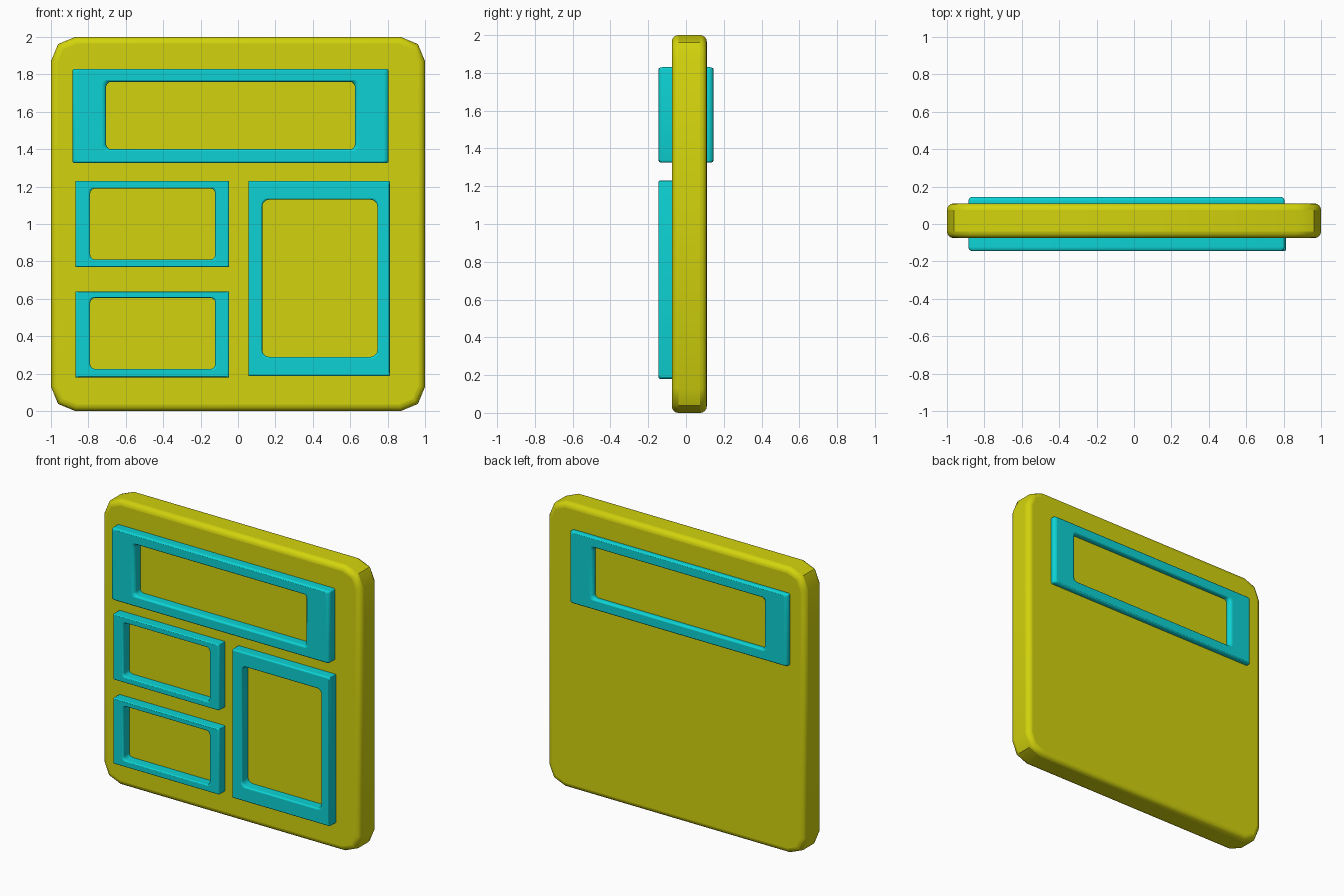
import bpy
import bmesh
from mathutils import Vector

if "Cube" in bpy.data.objects:
    bpy.data.objects.remove(bpy.data.objects["Cube"])


def make_material(name, rgb):
    mat = bpy.data.materials.new(name)
    mat.use_nodes = True
    mat.diffuse_color = (*rgb, 1)
    mat.node_tree.nodes["Principled BSDF"].inputs["Base Color"].default_value = (*rgb, 1)
    return mat


yellow = make_material("yellow", (0.65, 0.65, 0.004))
cyan = make_material("cyan", (0.004, 0.65, 0.66))


def rectangle(x0, x1, z0, z1):
    return [(x0, z0), (x1, z0), (x1, z1), (x0, z1)]


def rounded(corners, radius, segments):
    """Replace each corner with a short arc."""
    points = []
    for i, corner in enumerate(corners):
        c = Vector(corner)
        to_prev = (Vector(corners[i - 1]) - c).normalized() * radius
        to_next = (Vector(corners[(i + 1) % 4]) - c).normalized() * radius
        centre = c + to_prev + to_next
        for s in range(segments + 1):
            t = s / segments
            direction = (-to_next).lerp(-to_prev, t).normalized()
            points.append(centre + direction * radius)
    return points


def finish(bm, name, mat, edge_radius, segments):
    bmesh.ops.recalc_face_normals(bm, faces=bm.faces)
    mesh = bpy.data.meshes.new(name)
    bm.to_mesh(mesh)
    bm.free()
    mesh.materials.append(mat)
    obj = bpy.data.objects.new(name, mesh)
    bpy.context.collection.objects.link(obj)
    bevel = obj.modifiers.new("soft edges", "BEVEL")
    bevel.width = edge_radius
    bevel.segments = segments
    bevel.limit_method = "ANGLE"
    bevel.angle_limit = 1.0
    bpy.ops.object.select_all(action="DESELECT")
    obj.select_set(True)
    bpy.context.view_layer.objects.active = obj
    bpy.ops.object.shade_smooth_by_angle(angle=0.7)
    return obj


def make_panel(name, outline, y0, y1, mat):
    bm = bmesh.new()
    face = bm.faces.new([bm.verts.new((p[0], y0, p[1])) for p in outline])
    result = bmesh.ops.extrude_face_region(bm, geom=[face], use_keep_orig=True)
    moved = [v for v in result["geom"] if isinstance(v, bmesh.types.BMVert)]
    bmesh.ops.translate(bm, verts=moved, vec=(0, y1 - y0, 0))
    return finish(bm, name, mat, 0.035, 4)


def make_frame(name, outer, inner, y0, y1, outer_radius, inner_radius, edge_radius):
    loops = [rounded(rectangle(*outer), outer_radius, 3),
             rounded(rectangle(*inner), inner_radius, 3)]
    bm = bmesh.new()
    # Rings in order: outer front, outer back, inner back, inner front
    rings = [[bm.verts.new((p[0], y, p[1])) for p in loop]
             for loop, y in ((loops[0], y0), (loops[0], y1), (loops[1], y1), (loops[1], y0))]
    count = len(rings[0])
    for k in range(4):
        a, b = rings[k], rings[(k + 1) % 4]
        for i in range(count):
            j = (i + 1) % count
            bm.faces.new((a[i], a[j], b[j], b[i]))
    return finish(bm, name, mat=cyan, edge_radius=edge_radius, segments=3)


# Slab with chamfered corners and soft rims
make_panel("door_slab", rounded(rectangle(-1, 1, 0, 2), 0.13, 2), -0.075, 0.11, yellow)

# Wide upper frame passes through the slab and shows on both sides
make_frame("upper_frame", (-0.885, 0.805, 1.325, 1.83), (-0.705, 0.625, 1.4, 1.76),
           -0.145, 0.145, 0.012, 0.025, 0.02)

# Two small stacked frames
for label, outer_z, inner_z in (("middle", (0.77, 1.23), (0.81, 1.19)),
                                ("lower", (0.18, 0.64), (0.225, 0.605))):
    make_frame(label + "_small_frame", (-0.87, -0.047, *outer_z), (-0.79, -0.122, *inner_z),
               -0.145, 0.0, 0.004, 0.025, 0.01)

# Tall frame beside them
make_frame("tall_frame", (0.055, 0.812, 0.187, 1.23), (0.13, 0.745, 0.29, 1.13),
           -0.145, 0.0, 0.004, 0.035, 0.01)
